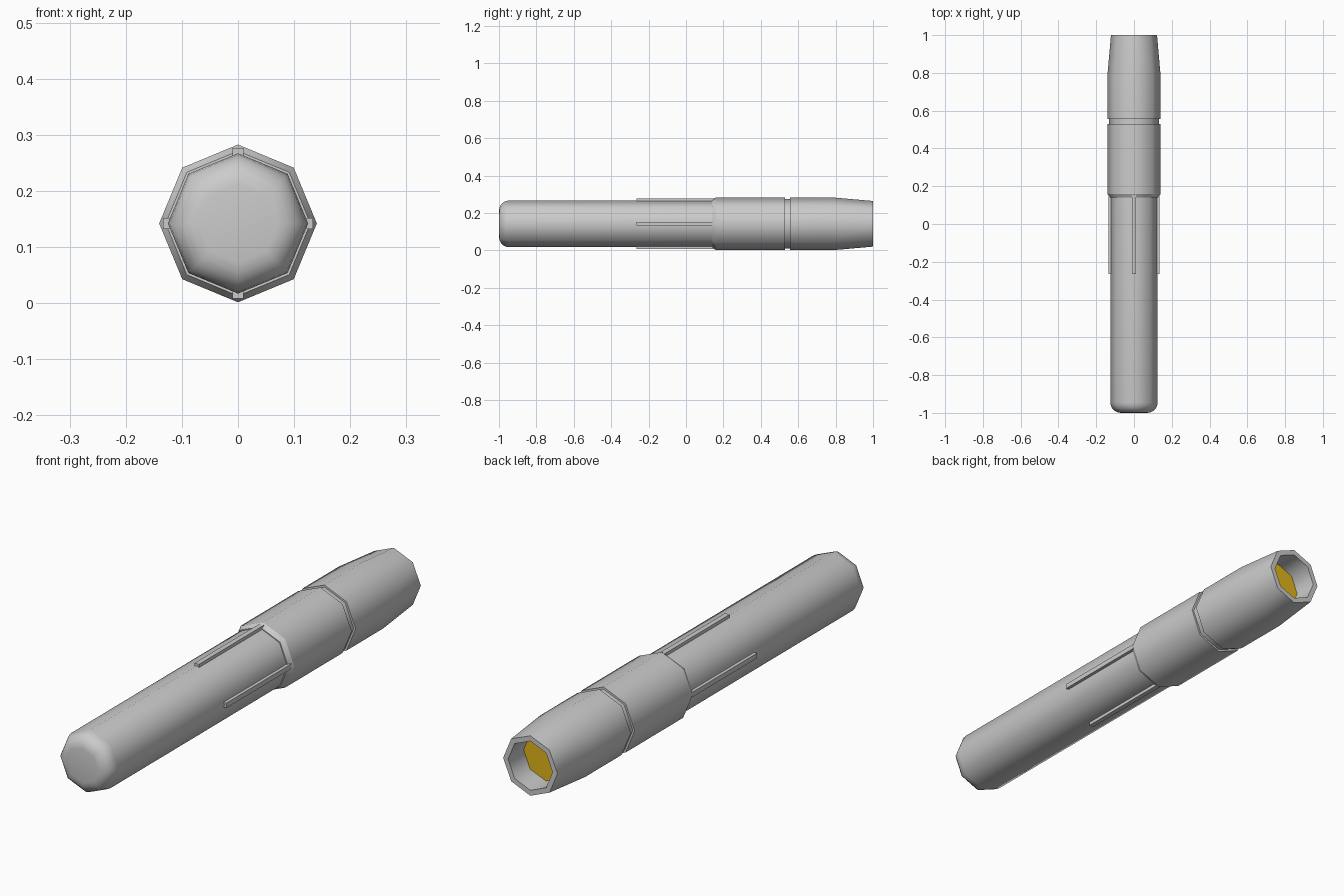
import bpy, bmesh, math

if "Cube" in bpy.data.objects:
    bpy.data.objects.remove(bpy.data.objects["Cube"], do_unlink=True)

AXIS_Z = 0.142
SIDES = 8


def material(name, rgb):
    m = bpy.data.materials.new(name)
    m.use_nodes = True
    m.diffuse_color = (*rgb, 1)
    m.node_tree.nodes["Principled BSDF"].inputs["Base Color"].default_value = (*rgb, 1)
    return m


GREY = material("grey", (0.6, 0.6, 0.6))
GOLD = material("gold", (0.74, 0.46, 0.01))


def make_object(name, bm, mat):
    bmesh.ops.recalc_face_normals(bm, faces=bm.faces)
    mesh = bpy.data.meshes.new(name)
    bm.to_mesh(mesh)
    bm.free()
    mesh.materials.append(mat)
    ob = bpy.data.objects.new(name, mesh)
    ob.location.z = AXIS_Z
    bpy.context.collection.objects.link(ob)
    return ob


def lathe(name, profile, mat, sharp=(), caps=True, closed=False):
    """Octagonal turning of (y, radius) points; sharp lists hard-edged rings."""
    bm = bmesh.new()
    rings = []
    for y, r in profile:
        angles = [math.tau * k / SIDES for k in range(SIDES)]
        rings.append([bm.verts.new((r * math.cos(a), y, r * math.sin(a))) for a in angles])
    pairs = list(zip(rings, rings[1:]))
    if closed:
        pairs.append((rings[-1], rings[0]))
    for a, b in pairs:
        for k in range(SIDES):
            j = (k + 1) % SIDES
            bm.faces.new((a[k], a[j], b[j], b[k]))
    if caps:
        bm.faces.new(rings[0])
        bm.faces.new(rings[-1])
    for f in bm.faces:
        f.smooth = True
    for i in sharp:
        for k in range(SIDES):
            bm.edges.get((rings[i][k], rings[i][(k + 1) % SIDES])).smooth = False
    return make_object(name, bm, mat)


# Long handle with a rounded front end
R, ROUND = 0.125, 0.055
nose = [(-1 + ROUND * (1 - math.sin(t)), R - ROUND * (1 - math.cos(t)))
        for t in (math.pi / 2 * (1 - i / 5) for i in range(6))]
lathe("handle", nose + [(0.2, R)], GREY, sharp=[6])

# Thicker sleeve with a chamfered front, then the recessed collar
lathe("sleeve", [(0.14, 0.12), (0.14, 0.129), (0.16, 0.1405), (0.53, 0.1405), (0.53, 0.12)],
      GREY, sharp=[0, 1, 2, 3, 4])
lathe("groove_collar", [(0.51, 0.132), (0.575, 0.132)], GREY, sharp=[0, 1])

# Tapered hollow head
lathe("head", [(0.555, 0.1), (0.555, 0.1405), (0.79, 0.1405), (1, 0.122), (1, 0.1), (0.88, 0.1)],
      GREY, sharp=[0, 1, 3, 4, 5], caps=False, closed=True)

# Gold disc at the bottom of the opening
lathe("gold_disc", [(0.895, 0.101), (0.9, 0.101)], GOLD, sharp=[0, 1])

# Four thin ridges running forward from the sleeve
for i, side in enumerate(("left", "top", "right", "bottom")):
    bm = bmesh.new()
    bmesh.ops.create_cube(bm, size=1)
    for v in bm.verts:
        v.co = (0.124 + v.co.x * 0.02, -0.055 + v.co.y * 0.42, v.co.z * 0.02)
    ridge = make_object(side + "_ridge", bm, GREY)
    ridge.rotation_euler.y = -i * math.pi / 2
